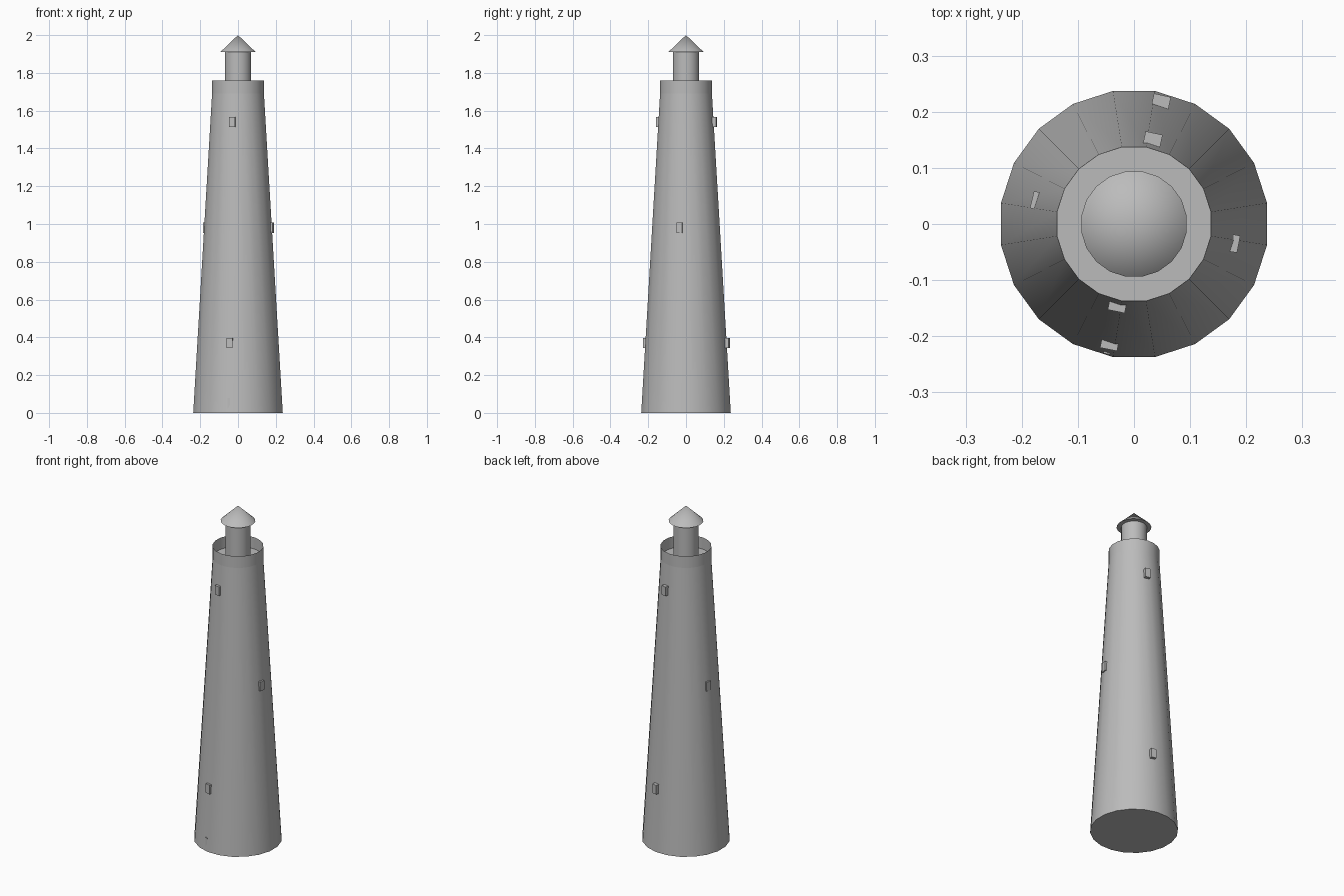
import bpy, bmesh
from math import radians, cos, sin, pi
from mathutils import Matrix

default = bpy.data.objects.get("Cube")
if default:
    bpy.data.objects.remove(default, do_unlink=True)

SIDES = 20
BASE_R, TOP_R, DECK_Z, RIM_Z = 0.24, 0.139, 1.69, 1.76

# One plain grey for the whole tower
stone = bpy.data.materials.new("stone grey")
stone.use_nodes = True
grey = (0.5, 0.5, 0.5, 1)
stone.diffuse_color = grey
stone.node_tree.nodes["Principled BSDF"].inputs["Base Color"].default_value = grey


def finish(name, bm, smooth=True):
    mesh = bpy.data.meshes.new(name)
    bm.to_mesh(mesh)
    bm.free()
    mesh.materials.append(stone)
    obj = bpy.data.objects.new(name, mesh)
    bpy.context.collection.objects.link(obj)
    if smooth:
        bpy.ops.object.select_all(action='DESELECT')
        obj.select_set(True)
        bpy.context.view_layer.objects.active = obj
        bpy.ops.object.shade_smooth_by_angle(angle=radians(30))
    return obj


def frustum(name, r1, r2, z1, z2, caps=True):
    """Round section whose flat sides face the four main directions."""
    bm = bmesh.new()
    place = Matrix.Translation((0, 0, (z1 + z2) / 2)) @ Matrix.Rotation(pi / SIDES, 4, 'Z')
    bmesh.ops.create_cone(bm, cap_ends=caps, segments=SIDES, radius1=r1, radius2=r2,
                          depth=z2 - z1, matrix=place)
    return finish(name, bm)


def wall_box(name, angle, z, outer, width, height, depth=0.035):
    """Upright box set into the wall, its face at the outer radius."""
    bm = bmesh.new()
    a = radians(angle)
    r = outer - depth / 2
    place = (Matrix.Translation((r * cos(a), r * sin(a), z)) @ Matrix.Rotation(a, 4, 'Z')
             @ Matrix.Diagonal((depth, width, height, 1)))
    bmesh.ops.create_cube(bm, size=1, matrix=place)
    return finish(name, bm, smooth=False)


# Tapered body with deck, thin open parapet, lantern room and pointed roof
frustum("tower_body", BASE_R, TOP_R, 0, DECK_Z)
frustum("parapet", TOP_R, TOP_R, DECK_Z, RIM_Z, caps=False)
frustum("lantern_room", 0.07, 0.07, DECK_Z, 1.91)
frustum("lantern_roof", 0.095, 0, 1.91, 2.0)

# Small windows around the wall
for name, angle, z, outer in (
        ("front_upper_window", 258.5, 1.54, 0.159),
        ("back_upper_window", 77.5, 1.54, 0.166),
        ("front_lower_window", 258.5, 0.37, 0.228),
        ("back_lower_window", 77.5, 0.37, 0.235),
        ("right_window", 166.5, 0.98, 0.187),
        ("left_window", 349, 0.98, 0.19)):
    wall_box(name, angle, z, outer, 0.031, 0.055)

# Narrow door edge near the ground
wall_box("door", 258, 0.05, 0.2365, 0.012, 0.06)
